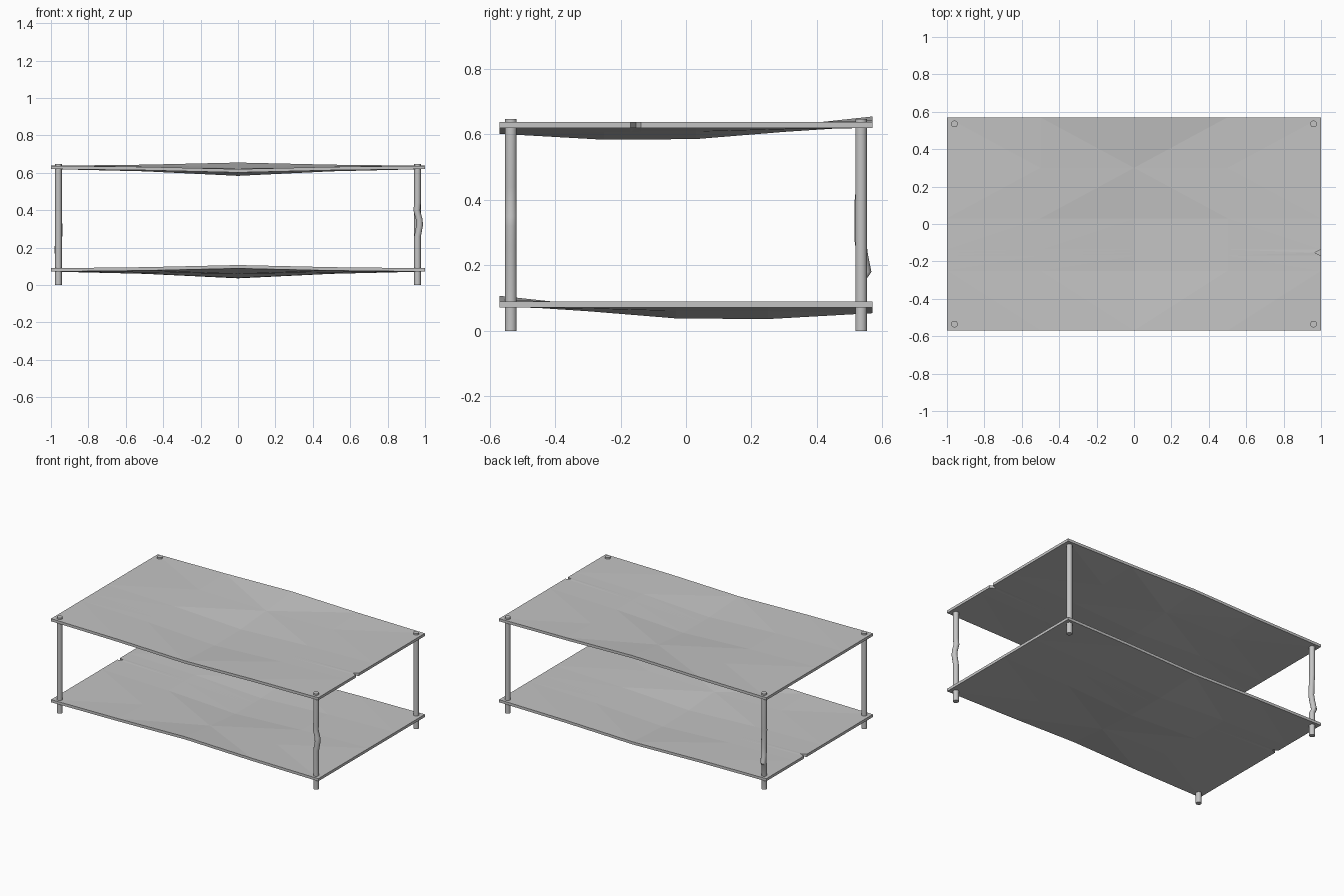
import bpy, bmesh, math
from mathutils import Vector

cube = bpy.data.objects.get("Cube")
if cube:
    bpy.data.objects.remove(cube)

grey = bpy.data.materials.new("plain grey")
grey.use_nodes = True
colour = (0.55, 0.55, 0.55, 1)
grey.diffuse_color = colour
grey.node_tree.nodes["Principled BSDF"].inputs["Base Color"].default_value = colour

THICK = 0.018
HALF_Y = 0.57
LEG_X, LEG_Y, LEG_R, LEG_H = 0.96, 0.535, 0.018, 0.648


def finish(name, bm):
    bmesh.ops.recalc_face_normals(bm, faces=bm.faces)
    mesh = bpy.data.meshes.new(name)
    bm.to_mesh(mesh)
    bm.free()
    mesh.materials.append(grey)
    obj = bpy.data.objects.new(name, mesh)
    bpy.context.collection.objects.link(obj)
    return obj


def blend(points, t):
    """Piecewise linear lookup through (position, value) points."""
    for (a, va), (b, vb) in zip(points, points[1:]):
        if t <= b:
            return va + (vb - va) * (t - a) / (b - a)
    return points[-1][1]


# Warp of the shelf: amount along depth, and fading towards the ends
SAG = [(-HALF_Y, -0.018), (-0.25, -0.036), (0.03, -0.034), (0.3, -0.012), (HALF_Y, 0.017)]
FADE = [(0, 1), (0.5, 0.33), (1, 0)]


def shelf(name, top, turn):
    """Thin warped board with a small chip in one short edge."""
    xs = [-1, -0.5, 0, 0.5, 1]
    chip = -0.153
    ys = [-HALF_Y, -0.25, chip - 0.016, chip, chip + 0.016, 0.03, 0.3, HALF_Y]
    bm = bmesh.new()
    rows = []
    for y in ys:
        row = []
        for x in xs:
            z = blend(SAG, y) * blend(FADE, abs(x))
            px = 0.965 if (x == 1 and y == chip) else x
            row.append(bm.verts.new((px, y, z)))
        rows.append(row)
    for r0, r1 in zip(rows, rows[1:]):
        for i in range(len(xs) - 1):
            bm.faces.new((r0[i], r0[i + 1], r1[i + 1], r1[i]))
    bmesh.ops.triangulate(bm, faces=bm.faces)
    # Give the board its thickness
    result = bmesh.ops.extrude_face_region(bm, geom=bm.faces[:], use_keep_orig=True)
    lower = [g for g in result["geom"] if isinstance(g, bmesh.types.BMVert)]
    bmesh.ops.translate(bm, verts=lower, vec=(0, 0, -THICK))
    obj = finish(name, bm)
    obj.location.z = top
    obj.rotation_euler.z = turn


def leg(name, x, y, bends=()):
    """Round post; bends are (height, x shift, y shift) of its rings."""
    sides = 14
    bm = bmesh.new()
    levels = [(0, 0, 0), *bends, (LEG_H, 0, 0)]
    rings = []
    for z, dx, dy in levels:
        centre = Vector((x + dx, y + dy, z))
        ring = []
        for k in range(sides):
            a = math.tau * k / sides
            ring.append(bm.verts.new(centre + LEG_R * Vector((math.cos(a), math.sin(a), 0))))
        rings.append(ring)
    for r0, r1 in zip(rings, rings[1:]):
        for k in range(sides):
            n = (k + 1) % sides
            bm.faces.new((r0[k], r0[n], r1[n], r1[k]))
    bm.faces.new(rings[0])
    bm.faces.new(rings[-1])
    obj = finish(name, bm)
    bpy.ops.object.select_all(action="DESELECT")
    obj.select_set(True)
    bpy.context.view_layer.objects.active = obj
    bpy.ops.object.shade_smooth_by_angle(angle=math.radians(35))


shelf("top_shelf", 0.638, 0)
shelf("bottom_shelf", 0.09, math.pi)

# Two straight legs and two dented ones
leg("front_right_leg", -LEG_X, -LEG_Y)
leg("back_left_leg", LEG_X, LEG_Y)
leg("front_left_leg", LEG_X, -LEG_Y,
    [(0.26, 0, 0), (0.32, 0.011, 0), (0.35, 0.009, 0), (0.4, -0.004, 0), (0.44, 0, 0)])
leg("back_right_leg", -LEG_X, LEG_Y,
    [(0.16, 0, 0), (0.18, -0.004, 0.014), (0.23, 0, 0.004), (0.28, 0.004, -0.003), (0.4, 0, -0.002), (0.42, 0, 0)])
